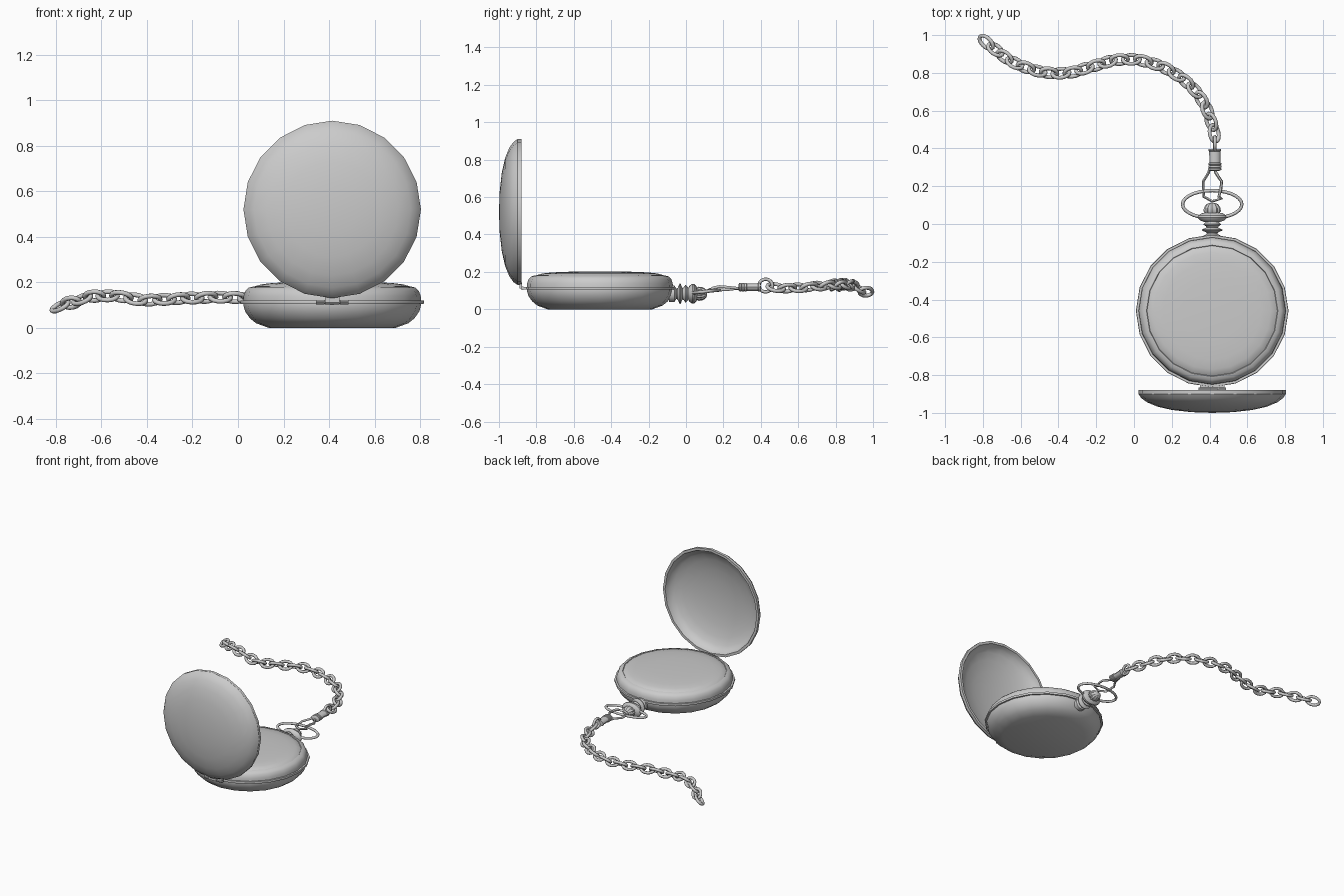
import bpy, bmesh, math
from mathutils import Vector, Matrix

if "Cube" in bpy.data.objects:
    bpy.data.objects.remove(bpy.data.objects["Cube"])

CX, CY = 0.414, -0.46


def finish(ob, angle=32):
    bpy.ops.object.select_all(action='DESELECT')
    ob.select_set(True)
    bpy.context.view_layer.objects.active = ob
    bpy.ops.object.shade_smooth_by_angle(angle=math.radians(angle))
    return ob


def lathe(name, profile, mat, n=20, closed=False, flute=0.0):
    """Revolve (radius, height) points about local z, then place with mat."""
    bm = bmesh.new()
    rings = []
    for r, h in profile:
        if r < 1e-6:
            rings.append([bm.verts.new((0, 0, h))])
            continue
        ring = []
        for i in range(n):
            a = 2 * math.pi * i / n
            k = r * (1 - flute * (i % 2))
            ring.append(bm.verts.new((k * math.cos(a), k * math.sin(a), h)))
        rings.append(ring)
    pairs = list(zip(rings, rings[1:])) + ([(rings[-1], rings[0])] if closed else [])
    for a, b in pairs:
        for i in range(n):
            j = (i + 1) % n
            vs = [a[i % len(a)], a[j % len(a)], b[j % len(b)], b[i % len(b)]]
            vs = list(dict.fromkeys(vs))
            if len(vs) > 2:
                bm.faces.new(vs)
    bmesh.ops.transform(bm, matrix=mat, verts=bm.verts)
    bmesh.ops.recalc_face_normals(bm, faces=bm.faces)
    me = bpy.data.meshes.new(name)
    bm.to_mesh(me)
    bm.free()
    ob = bpy.data.objects.new(name, me)
    bpy.context.collection.objects.link(ob)
    return finish(ob)


def wires(name, loops, radius, res=2, cyclic=True):
    """Round wire along each list of points, turned into a mesh."""
    cu = bpy.data.curves.new(name, 'CURVE')
    cu.dimensions = '3D'
    cu.bevel_depth, cu.bevel_resolution, cu.use_fill_caps = radius, res, True
    for pts in loops:
        sp = cu.splines.new('POLY')
        sp.points.add(len(pts) - 1)
        for p, co in zip(sp.points, pts):
            p.co = (*co, 1)
        sp.use_cyclic_u = cyclic
    ob = bpy.data.objects.new(name, cu)
    bpy.context.collection.objects.link(ob)
    bpy.ops.object.select_all(action='DESELECT')
    ob.select_set(True)
    bpy.context.view_layer.objects.active = ob
    bpy.ops.object.convert(target='MESH')
    return finish(bpy.context.view_layer.objects.active, 60)


def ellipse(center, u, v, n=24):
    return [center + u * math.cos(2 * math.pi * i / n) + v * math.sin(2 * math.pi * i / n)
            for i in range(n)]


def along_y(x, z, sx=1.0, sz=1.0):
    return (Matrix.Translation((x, 0, z)) @ Matrix.Diagonal((sx, 1, sz, 1))
            @ Matrix.Rotation(math.radians(-90), 4, 'X'))


# Watch body: back shell, rim and bezel
base = Matrix.Translation((CX, CY, 0))
lathe("case_back", [(0, 0), (0.28, 0), (0.335, 0.02), (0.362, 0.042), (0.383, 0.072),
                    (0.39, 0.098), (0.39, 0.105), (0, 0.105)], base)
lathe("case_rim", [(0, 0.105), (0.402, 0.105), (0.404, 0.113), (0.402, 0.12), (0, 0.12)], base)
lathe("bezel", [(0.39, 0.118), (0.389, 0.14), (0.381, 0.162), (0.367, 0.176),
                (0.348, 0.181), (0.34, 0.17), (0.34, 0.118)], base, closed=True)
lathe("glass", [(0.352, 0.172), (0.338, 0.183), (0.31, 0.191), (0.26, 0.197),
                (0.16, 0.201), (0, 0.203)], base)

# Open cover standing on the hinge
outer = [(0.39, -0.88), (0.39, -0.90), (0.375, -0.922), (0.345, -0.944), (0.29, -0.967),
         (0.21, -0.985), (0.11, -0.996), (0, -1.0)]
inner = [(0, -0.986), (0.11, -0.982), (0.20, -0.971), (0.28, -0.953), (0.33, -0.933),
         (0.357, -0.913), (0.366, -0.895), (0.372, -0.88)]
lathe("cover", outer + inner, along_y(CX, 0.52), closed=True)

# Hinge: three barrels and two leaves
for i, (x, w) in enumerate(((-0.053, 0.038), (0, 0.064), (0.053, 0.038))):
    m = Matrix.Translation((CX + x, -0.874, 0.113)) @ Matrix.Rotation(math.pi / 2, 4, 'Y')
    lathe("hinge_barrel_%d" % i, [(0, -w / 2), (0.010, -w / 2), (0.010, w / 2), (0, w / 2)], m, 10)
for nm, loc, dim in (("hinge_leaf_case", (CX, -0.86, 0.113), (0.13, 0.03, 0.012)),
                     ("hinge_leaf_cover", (CX, -0.884, 0.127), (0.064, 0.012, 0.034))):
    bpy.ops.mesh.primitive_cube_add(size=1, location=loc)
    ob = bpy.context.object
    ob.name, ob.scale = nm, dim

# Stem, collar and fluted crown
ZS = 0.083
lathe("stem", [(0, -0.09), (0.045, -0.09), (0.045, -0.062), (0.028, -0.052), (0.03, -0.045),
               (0.055, -0.034), (0.055, -0.03), (0.03, -0.018), (0.034, -0.012), (0.046, -0.004),
               (0.046, 0.0), (0.034, 0.012), (0, 0.012)], along_y(CX, ZS), 16)
lathe("collar", [(0, 0.008), (0.04, 0.01), (0.066, 0.02), (0.078, 0.034), (0.076, 0.044),
                 (0.058, 0.056), (0.03, 0.062), (0, 0.062)], along_y(CX, ZS, 1, 0.68), 20)
lathe("crown", [(0, 0.05), (0.036, 0.052), (0.046, 0.068), (0.044, 0.085), (0.034, 0.102),
                (0.018, 0.111), (0, 0.112)], along_y(CX, ZS, 1, 0.82), 24, flute=0.12)

# Oval bow
wires("bow", [ellipse(Vector((CX, 0.104, 0.095)), Vector((0.157, 0, 0)),
                      Vector((0, 0.073, 0.008)), 28)], 0.009)

# Chain clasp: wire hook and ribbed sleeve
hook = [(0.012, 0.30, 0.113), (0.02, 0.27, 0.113), (0.05, 0.225, 0.118), (0.045, 0.18, 0.122),
        (0.035, 0.145, 0.115), (0.05, 0.135, 0.108), (0.0, 0.12, 0.102), (-0.045, 0.145, 0.102),
        (-0.048, 0.225, 0.106), (-0.02, 0.27, 0.112), (-0.012, 0.30, 0.113)]
wires("clasp_hook", [[Vector((CX + x, y, z)) for x, y, z in hook]], 0.008, 1, False)
sleeve = [(0, 0.28), (0.026, 0.282)]
for i in range(3):
    y = 0.286 + i * 0.014
    sleeve += [(0.034, y), (0.034, y + 0.009), (0.029, y + 0.011)]
sleeve += [(0.030, 0.385), (0.034, 0.388), (0.033, 0.397), (0, 0.398)]
lathe("clasp_sleeve", sleeve, along_y(CX + 0.014, 0.118, 1, 0.7), 14)
wires("clasp_ring", [ellipse(Vector((0.428, 0.426, 0.127)), Vector((0, 0.036, 0)),
                             Vector((0, 0, 0.034)), 18)], 0.009)

# Curb chain: twisted oval links spaced evenly along a path
path = [(0.428, 0.455, 0.12), (0.42, 0.51, 0.112), (0.385, 0.61, 0.115), (0.34, 0.69, 0.122),
        (0.26, 0.77, 0.13), (0.15, 0.835, 0.13), (0.02, 0.872, 0.132), (-0.10, 0.87, 0.135),
        (-0.22, 0.835, 0.13), (-0.32, 0.805, 0.125), (-0.42, 0.795, 0.12), (-0.52, 0.812, 0.138),
        (-0.62, 0.845, 0.142), (-0.70, 0.895, 0.122), (-0.782, 0.962, 0.094)]
P = [Vector(p) for p in path]
lens = [(b - a).length for a, b in zip(P, P[1:])]


def at(d):
    for i, l in enumerate(lens):
        if d <= l or i == len(lens) - 1:
            return P[i].lerp(P[i + 1], d / l)
        d -= l


N, total = 24, sum(lens)
links = []
for k in range(N):
    d = 0.025 + (total - 0.025) * k / (N - 1)
    c = at(d)
    t = (at(min(d + 0.03, total)) - at(max(d - 0.03, 0))).normalized()
    side = t.cross(Vector((0, 0, 1))).normalized()
    up = side.cross(t)
    roll = math.radians(38 if k % 2 else -38)
    w = side * math.cos(roll) + up * math.sin(roll)
    links.append(ellipse(c, t * 0.046, w * 0.030, 14))
wires("chain_links", links, 0.0105)
